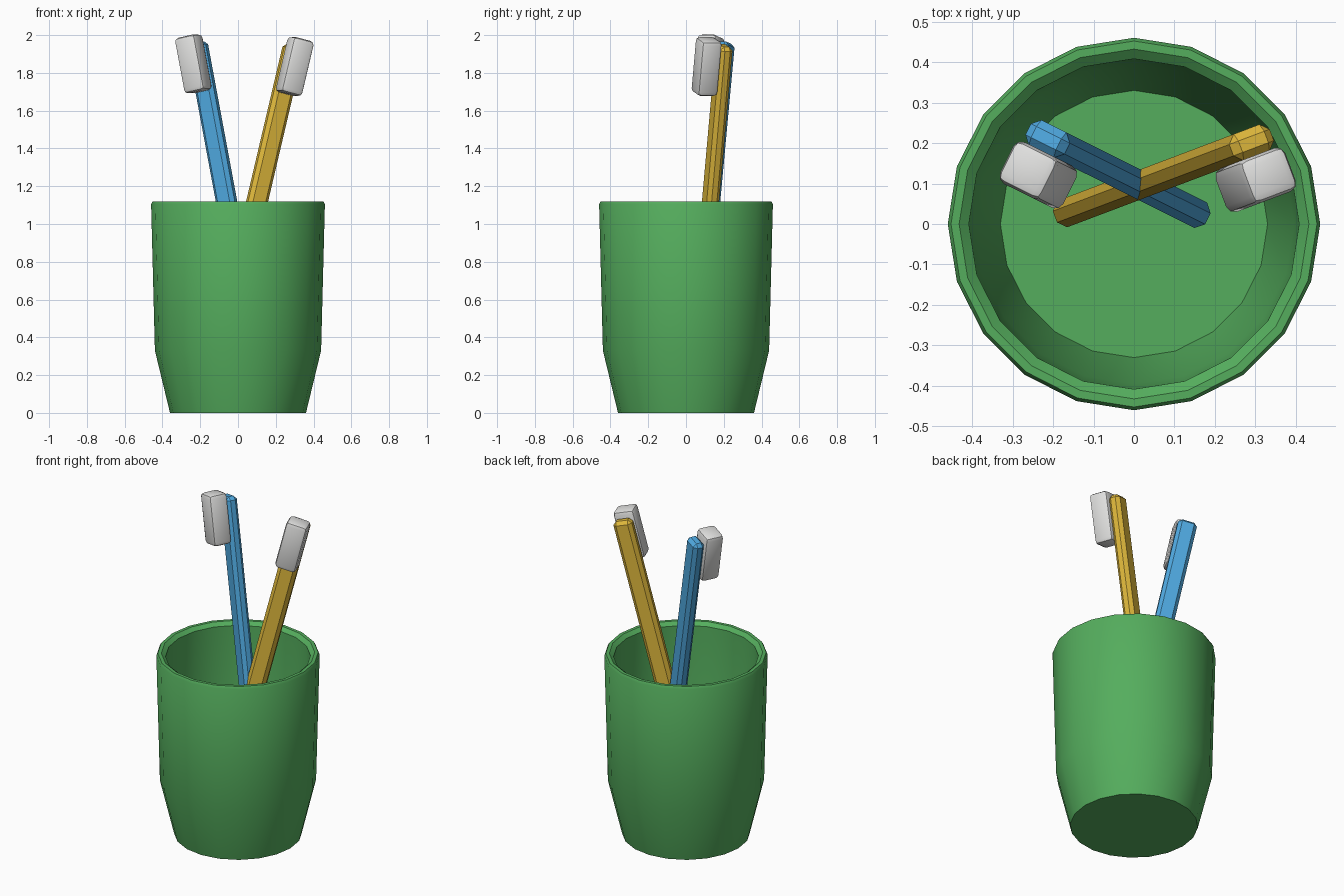
import bpy, bmesh, math
from mathutils import Vector, Matrix

if "Cube" in bpy.data.objects:
    bpy.data.objects.remove(bpy.data.objects["Cube"])


def material(name, color):
    m = bpy.data.materials.new(name)
    m.diffuse_color = (*color, 1)
    m.use_nodes = True
    m.node_tree.nodes["Principled BSDF"].inputs["Base Color"].default_value = m.diffuse_color
    return m


GREEN = material("cup green", (0.09, 0.42, 0.11))
BLUE = material("handle blue", (0.08, 0.40, 0.75))
YELLOW = material("handle yellow", (0.74, 0.48, 0.045))
GREY = material("bristle grey", (0.74, 0.74, 0.73))


def add_object(name, bm, mat, angle):
    bmesh.ops.recalc_face_normals(bm, faces=bm.faces[:])
    mesh = bpy.data.meshes.new(name)
    bm.to_mesh(mesh)
    bm.free()
    mesh.materials.append(mat)
    ob = bpy.data.objects.new(name, mesh)
    bpy.context.collection.objects.link(ob)
    bpy.ops.object.select_all(action='DESELECT')
    ob.select_set(True)
    bpy.context.view_layer.objects.active = ob
    bpy.ops.object.shade_smooth_by_angle(angle=math.radians(angle))
    return ob


# Cup: closed wall profile turned around z with 20 sides
SIDES = 20
profile = [(0.36, 0), (0.44, 0.33), (0.46, 1.105), (0.452, 1.12),
           (0.432, 1.12), (0.408, 1.10), (0.395, 0.34), (0.33, 0.04)]
bm = bmesh.new()
rings = []
for r, z in profile:
    angles = [2 * math.pi * i / SIDES for i in range(SIDES)]
    rings.append([bm.verts.new((r * math.cos(a), r * math.sin(a), z)) for a in angles])
for lo, hi in zip(rings, rings[1:]):
    for i in range(SIDES):
        j = (i + 1) % SIDES
        bm.faces.new((lo[i], lo[j], hi[j], hi[i]))
bm.faces.new(rings[0])
bm.faces.new(rings[-1])
add_object("cup", bm, GREEN, 30)


def rounded_box(name, size, matrix, bevel, segments, mat, angle):
    bm = bmesh.new()
    bmesh.ops.create_cube(bm, size=1, matrix=Matrix.Diagonal((*size, 1)))
    bmesh.ops.bevel(bm, geom=bm.edges[:], offset=bevel, segments=segments,
                    profile=0.5, affect='EDGES')
    bm.transform(matrix)
    return add_object(name, bm, mat, angle)


# Toothbrush: straight leaning handle with a bristle block on its front side
def toothbrush(label, bottom, top, mat):
    bottom, top = Vector(bottom), Vector(top)
    axis = (top - bottom).normalized()
    back = Vector((-axis.y, axis.x, 0)).normalized()
    if back.y < 0:
        back = -back
    side = back.cross(axis)
    rot = Matrix((side, back, axis)).transposed().to_4x4()
    length = (top - bottom).length
    rounded_box(label + "_handle", (0.11, 0.07, length),
                Matrix.Translation((bottom + top) / 2) @ rot, 0.02, 1, mat, 30)
    head = top - axis * 0.115 - back * 0.09
    rounded_box(label + "_bristles", (0.125, 0.115, 0.30),
                Matrix.Translation(head) @ rot, 0.022, 2, GREY, 35)


toothbrush("blue_brush", (0.138, 0.035, 0.05), (-0.217, 0.212, 1.96), BLUE)
toothbrush("yellow_brush", (-0.150, 0.035, 0.05), (0.295, 0.203, 1.945), YELLOW)
